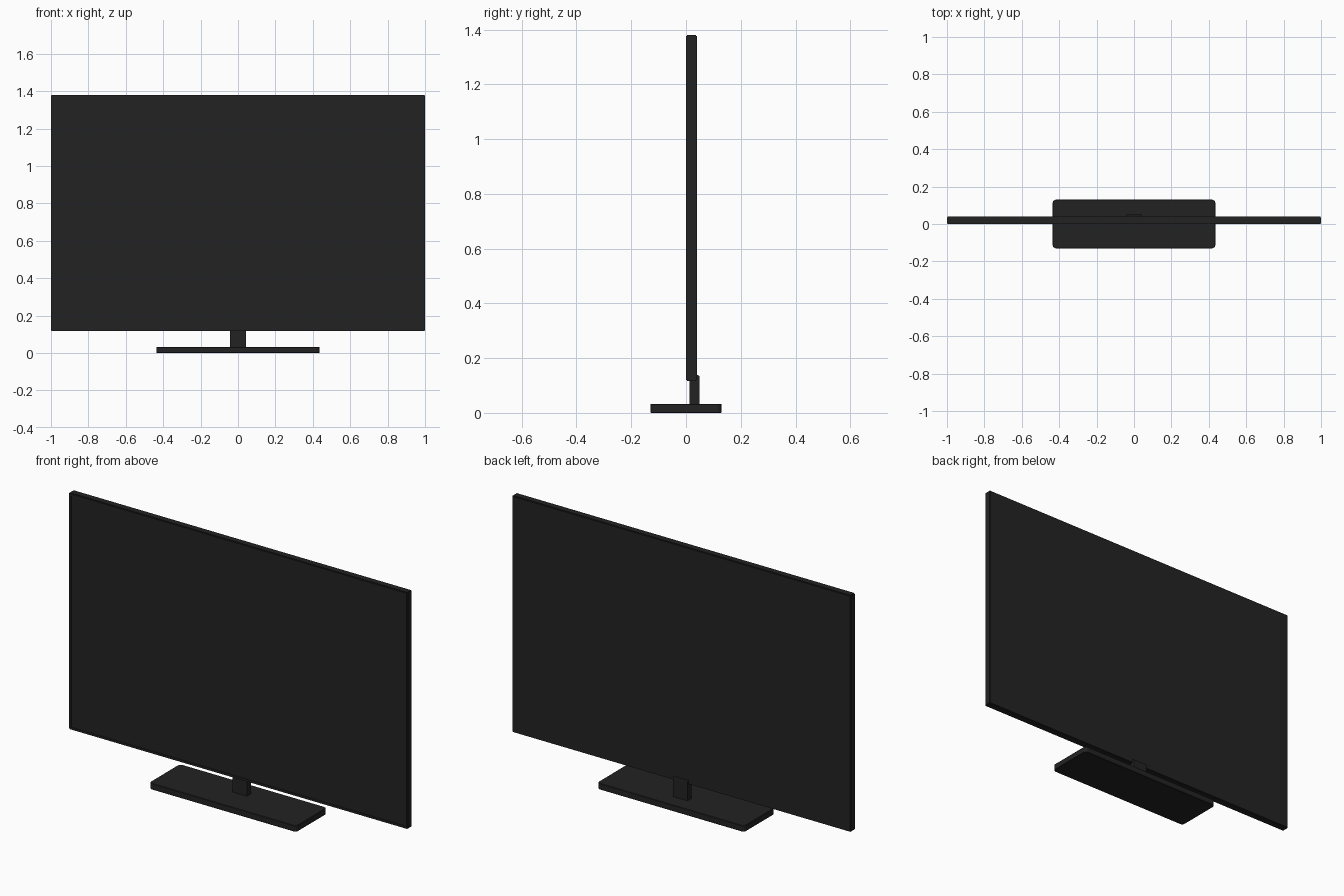
import bpy, bmesh

if "Cube" in bpy.data.objects:
    bpy.data.objects.remove(bpy.data.objects["Cube"])


def material(name, rgb):
    m = bpy.data.materials.new(name)
    m.diffuse_color = (*rgb, 1)
    m.use_nodes = True
    m.node_tree.nodes["Principled BSDF"].inputs["Base Color"].default_value = m.diffuse_color
    return m


BLACK = material("matte_black", (0.0165, 0.0165, 0.0165))
GLASS = material("screen_black", (0.0165, 0.0165, 0.0175))


def add_box(name, lo, hi, mats=(BLACK,)):
    """Box between two corners; returns object and its open bmesh."""
    mesh = bpy.data.meshes.new(name)
    obj = bpy.data.objects.new(name, mesh)
    bpy.context.collection.objects.link(obj)
    for m in mats:
        mesh.materials.append(m)
    bm = bmesh.new()
    bmesh.ops.create_cube(bm, size=1)
    for v in bm.verts:
        for i in range(3):
            v.co[i] = hi[i] if v.co[i] > 0 else lo[i]
    return obj, bm


def finish(obj, bm):
    bmesh.ops.recalc_face_normals(bm, faces=bm.faces)
    bm.to_mesh(obj.data)
    bm.free()


# Display panel: thin slab, softened rim, slightly recessed screen
panel, bm = add_box("display_panel", (-1, 0, 0.117), (1, 0.04, 1.38), (BLACK, GLASS))
bmesh.ops.bevel(bm, geom=bm.edges[:], offset=0.004, segments=2, affect='EDGES')
bm.normal_update()
front = max((f for f in bm.faces if f.normal.y < -0.99), key=lambda f: f.calc_area())
bmesh.ops.inset_region(bm, faces=[front], thickness=0.014, depth=0)
bmesh.ops.inset_region(bm, faces=[front], thickness=0.001, depth=-0.002)
front.material_index = 1
finish(panel, bm)

# Stand base: flat plate with rounded corners
base, bm = add_box("stand_base", (-0.435, -0.13, 0), (0.435, 0.13, 0.033))
corners = [e for e in bm.edges if abs(e.verts[0].co.z - e.verts[1].co.z) > 0.01]
bmesh.ops.bevel(bm, geom=corners, offset=0.018, segments=4, profile=0.5, affect='EDGES')
rims = [e for e in bm.edges if abs(e.verts[0].co.z - e.verts[1].co.z) < 0.001]
bmesh.ops.bevel(bm, geom=rims, offset=0.002, segments=1, affect='EDGES')
finish(base, bm)

# Stand neck: short post rising behind the panel's lower edge
neck, bm = add_box("stand_neck", (-0.043, 0.013, 0.028), (0.043, 0.05, 0.138))
top_back = [e for e in bm.edges if all(v.co.z > 0.1 and v.co.y > 0.03 for v in e.verts)]
bmesh.ops.bevel(bm, geom=top_back, offset=0.008, segments=2, profile=0.5, affect='EDGES')
finish(neck, bm)
